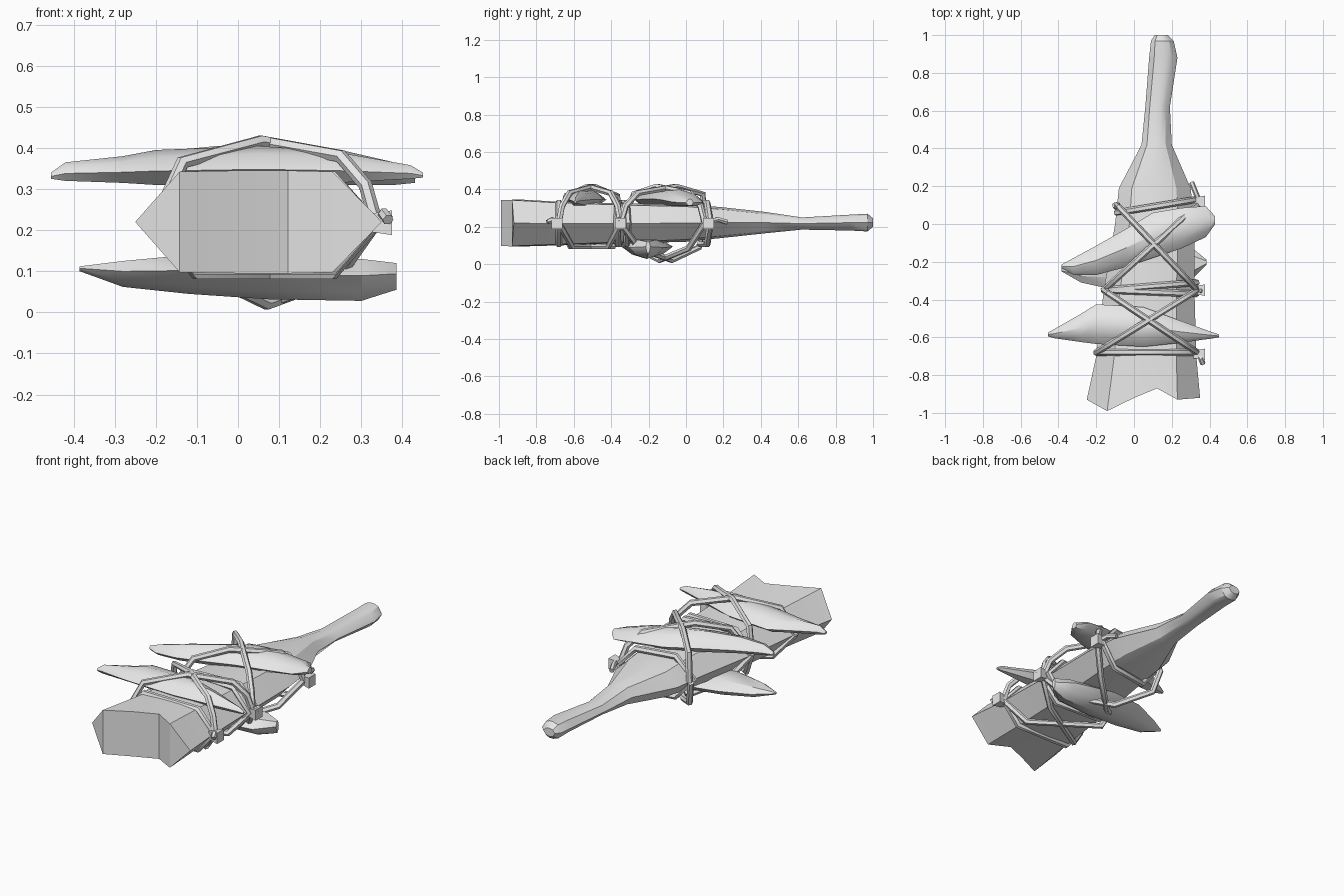
import bpy, bmesh, math
from mathutils import Vector

if "Cube" in bpy.data.objects:
    bpy.data.objects.remove(bpy.data.objects["Cube"])

mat = bpy.data.materials.new("plain grey")
mat.diffuse_color = (0.8, 0.8, 0.8, 1)
mat.use_nodes = True
mat.node_tree.nodes["Principled BSDF"].inputs["Base Color"].default_value = mat.diffuse_color


def finish(name, bm, angle=32):
    bmesh.ops.recalc_face_normals(bm, faces=bm.faces)
    me = bpy.data.meshes.new(name)
    bm.to_mesh(me)
    bm.free()
    me.materials.append(mat)
    ob = bpy.data.objects.new(name, me)
    bpy.context.collection.objects.link(ob)
    bpy.ops.object.select_all(action='DESELECT')
    ob.select_set(True)
    bpy.context.view_layer.objects.active = ob
    bpy.ops.object.shade_smooth_by_angle(angle=math.radians(angle))
    return ob


def bridge(bm, rings):
    n = len(rings[0])
    for a, b in zip(rings, rings[1:]):
        for i in range(n):
            j = (i + 1) % n
            bm.faces.new((a[i], a[j], b[j], b[i]))


# Club: ten-sided sections with a ridge down each side
def section(x0, x1, z0, z1, ys, outer):
    cols = (0.18, 0.42, 0.62, 0.80)
    mid, h = (z0 + z1) / 2, (z1 - z0) / 2
    lift = (outer, 1, 1, outer)
    pts = [(x0, ys[0], mid)]
    pts += [(x0 + (x1 - x0) * c, ys[k + 1], mid + h * lift[k]) for k, c in enumerate(cols)]
    pts += [(x1, ys[5], mid)]
    pts += [(x0 + (x1 - x0) * cols[k], ys[k + 1], mid - h * lift[k]) for k in (3, 2, 1, 0)]
    return pts


bm = bmesh.new()
stations = [(-0.70, -0.20, 0.33, 0.10, 0.335, 0.95), (-0.35, -0.16, 0.32, 0.11, 0.325, 0.92),
            (0.0, -0.10, 0.32, 0.12, 0.32, 0.88), (0.19, -0.08, 0.30, 0.14, 0.305, 0.85),
            (0.42, 0.04, 0.20, 0.165, 0.28, 0.8), (0.62, 0.06, 0.19, 0.185, 0.25, 0.8),
            (0.88, 0.08, 0.23, 0.18, 0.265, 0.8), (0.97, 0.09, 0.21, 0.175, 0.27, 0.8),
            (1.0, 0.11, 0.18, 0.20, 0.245, 0.8)]
ragged = (-0.93, -0.99, -0.92, -0.87, -0.93, -0.92)
secs = [section(-0.25, 0.35, 0.095, 0.345, ragged, 0.98)]
secs += [section(x0, x1, z0, z1, [y] * 6, o) for y, x0, x1, z0, z1, o in stations]
rings = [[bm.verts.new(p) for p in s] for s in secs]
bridge(bm, rings)
bm.faces.new(rings[-1])
r = rings[0]                                   # ragged butt in vertical strips
bm.faces.new((r[0], r[1], r[9]))
for i in (1, 2, 3):
    bm.faces.new((r[i], r[i + 1], r[9 - i], r[10 - i]))
bm.faces.new((r[4], r[5], r[6]))
finish("club", bm)


# Stone shards: stations along x give the y and z range
def shard(name, stations, flip=False):
    prof = [(0, .4), (.2, .8), (.5, 1), (.8, .8), (1, .4), (.75, 0), (.25, 0)]
    bm = bmesh.new()
    rings = []
    for x, y0, y1, z0, z1 in stations:
        rings.append([bm.verts.new((x, y0 + (y1 - y0) * u,
                                    z0 + (z1 - z0) * ((1 - v) if flip else v))) for u, v in prof])
    bridge(bm, rings)
    bm.faces.new(rings[0])
    bm.faces.new(rings[-1])
    finish(name, bm)


shard("front_shard", [(-0.455, -0.595, -0.575, .325, .34), (-0.42, -0.605, -0.555, .32, .365),
                      (-0.28, -0.625, -0.475, .315, .38), (-0.20, -0.635, -0.425, .31, .395),
                      (0.05, -0.65, -0.44, .31, .405), (0.24, -0.63, -0.51, .315, .39),
                      (0.42, -0.605, -0.575, .325, .358), (0.45, -0.6, -0.585, .328, .34)])
shard("rear_shard", [(-0.385, -0.232, -0.215, .325, .345), (-0.32, -0.27, -0.18, .32, .37),
                     (-0.20, -0.27, -0.115, .315, .39), (-0.05, -0.23, -0.03, .31, .405),
                     (0.10, -0.18, 0.06, .31, .41), (0.25, -0.13, 0.085, .31, .395),
                     (0.38, -0.07, 0.095, .31, .365), (0.43, 0.0, 0.04, .315, .35)])
shard("lower_shard", [(-0.385, -0.25, -0.235, .10, .112), (-0.28, -0.31, -0.17, .062, .125),
                      (-0.12, -0.345, -0.10, .045, .14), (0.07, -0.345, -0.07, .032, .135),
                      (0.30, -0.30, -0.12, .028, .13), (0.385, -0.215, -0.19, .055, .12)], True)


# Cord lashings: tubes swept along polylines
def cord(name, pts, radius=0.018, closed=False):
    cu = bpy.data.curves.new(name, 'CURVE')
    cu.dimensions = '3D'
    cu.bevel_depth = radius
    cu.bevel_resolution = 1
    cu.use_fill_caps = True
    sp = cu.splines.new('POLY')
    sp.points.add(len(pts) - 1)
    for p, q in zip(sp.points, pts):
        p.co = (*q, 1)
    sp.use_cyclic_u = closed
    cu.materials.append(mat)
    ob = bpy.data.objects.new(name, cu)
    bpy.context.collection.objects.link(ob)
    bpy.ops.object.select_all(action='DESELECT')
    ob.select_set(True)
    bpy.context.view_layer.objects.active = ob
    bpy.ops.object.convert(target='MESH')
    bpy.ops.object.shade_smooth_by_angle(angle=math.radians(50))


# Bands round the club: left x, left y, right y
def band(name, xl, ya, yb):
    path = [(xl, .22), (xl + .10, .33), (.23, .328), (.33, .22), (.23, .106), (xl + .10, .106)]
    cord(name, [(x, ya + (yb - ya) * (x - xl) / (.33 - xl), z) for x, z in path], closed=True)


band("front_band", -0.20, -0.68, -0.68)
band("middle_band_1", -0.16, -0.35, -0.31)
band("middle_band_2", -0.16, -0.35, -0.37)
band("rear_band", -0.09, 0.06, 0.13)


# Crossed cords over the upper shards and under the club
def cross(name, xa, ya, xb, yb, path):
    for tag, (xl, yl), yr in (("a", (xa, ya), yb), ("b", (xb, yb), ya)):
        pts = [(xl, .22)] + path + [(.335, .22)]
        cord(f"{name}_{tag}", [(x, yl + (yr - yl) * (x - xl) / (.335 - xl), z) for x, z in pts], 0.017)


over = [(-0.135, .365), (0.055, .415), (0.25, .38), (0.31, .31)]
cross("front_cross", -0.20, -0.68, -0.16, -0.35, over)
cross("rear_cross", -0.16, -0.35, -0.09, 0.10, [(-0.08, .375)] + over[1:])
cross("lower_cross", -0.16, -0.35, -0.10, 0.10, [(-0.07, .09), (0.07, .022), (0.24, .085)])
cross("lower_front_cross", -0.20, -0.68, -0.16, -0.35, [(-0.10, .095), (0.23, .095)])

# Knots with loose ends on the right side
for tag, y, end in (("front", -0.69, -0.74), ("middle", -0.35, -0.36), ("rear", 0.12, 0.22)):
    bm = bmesh.new()
    bmesh.ops.create_cube(bm, size=1)
    for v in bm.verts:
        taper = 1.0 if v.co.x > 0 else 0.7
        v.co = Vector((0.345 + v.co.x * 0.06, y + v.co.y * 0.06 * taper, 0.218 + v.co.z * 0.06 * taper))
    finish(f"{tag}_knot", bm)
    xe = 0.305 if tag == "rear" else 0.365
    cord(f"{tag}_loose_end", [(0.345, y, .225), ((0.345 + xe) / 2, (y + end) / 2, .24), (xe, end, .225)], 0.014)
